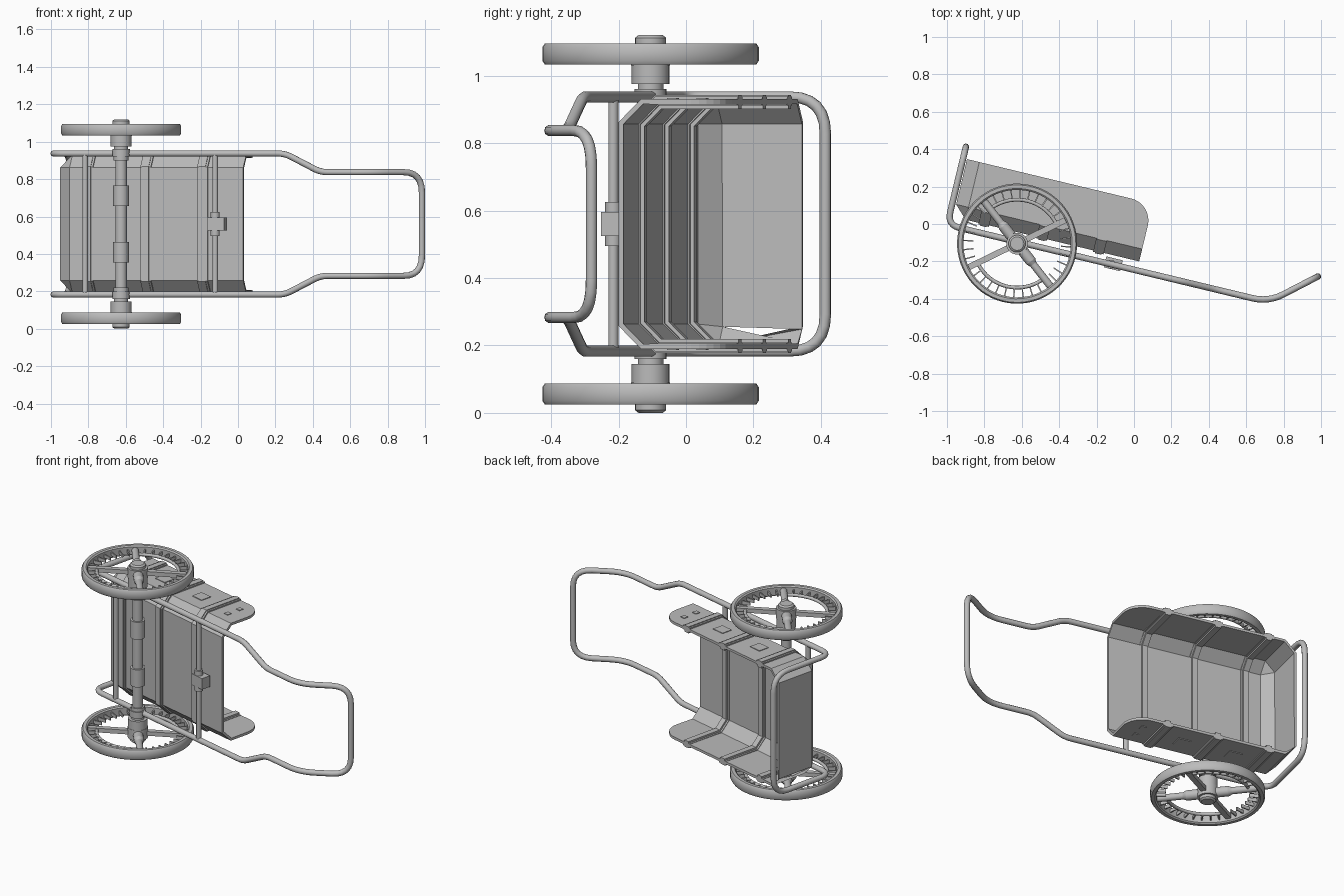
import bpy, bmesh, math
from mathutils import Matrix, Vector

cube = bpy.data.objects.get("Cube")
if cube:
    bpy.data.objects.remove(cube, do_unlink=True)

grey = bpy.data.materials.new("grey_metal")
grey.use_nodes = True
colour = (0.5, 0.5, 0.5, 1)
grey.diffuse_color = colour
grey.node_tree.nodes["Principled BSDF"].inputs["Base Color"].default_value = colour

# Cart space: x along the rails, y up from the floor, z along the axle
CART = Matrix.Translation((-0.625, -0.105, 0.56)) @ Matrix.Rotation(math.radians(-13.5), 4, 'Z')


def finish(name, bm, smooth=True):
    bmesh.ops.recalc_face_normals(bm, faces=bm.faces)
    me = bpy.data.meshes.new(name)
    bm.to_mesh(me)
    bm.free()
    me.materials.append(grey)
    if smooth:
        me.shade_smooth()
        me.set_sharp_from_angle(angle=math.radians(35))
    ob = bpy.data.objects.new(name, me)
    bpy.context.collection.objects.link(ob)
    ob.matrix_world = CART
    return ob


def rod(bm, a, b, r1, r2=None, sides=24):
    a, b = Vector(a), Vector(b)
    turn = (b - a).to_track_quat('Z', 'Y').to_matrix().to_4x4()
    bmesh.ops.create_cone(bm, cap_ends=True, segments=sides, radius1=r1,
                          radius2=r1 if r2 is None else r2, depth=(b - a).length,
                          matrix=Matrix.Translation((a + b) / 2) @ turn)


def box(bm, centre, size, angle=0):
    m = Matrix.Rotation(angle, 4, 'Z') @ Matrix.Translation(centre) @ Matrix.Diagonal((*size, 1))
    bmesh.ops.create_cube(bm, size=1, matrix=m)


def tube(name, points, radius, closed):
    cu = bpy.data.curves.new(name, 'CURVE')
    cu.dimensions = '3D'
    cu.bevel_depth, cu.bevel_resolution = radius, 3
    sp = cu.splines.new('POLY')
    sp.points.add(len(points) - 1)
    for p, co in zip(sp.points, points):
        p.co = (*co, 1)
    sp.use_cyclic_u = closed
    sp.use_smooth = True
    cu.use_fill_caps = True
    cu.materials.append(grey)
    ob = bpy.data.objects.new(name, cu)
    bpy.context.collection.objects.link(ob)
    ob.matrix_world = CART


def rounded(corners, steps=6):
    out = []
    for i, (co, r) in enumerate(corners):
        p = Vector(co)
        a = p + (Vector(corners[i - 1][0]) - p).normalized() * r
        b = p + (Vector(corners[(i + 1) % len(corners)][0]) - p).normalized() * r
        for k in range(steps + 1):
            t = k / steps
            out.append(a * (1 - t) ** 2 + p * 2 * t * (1 - t) + b * t * t)
    return out


# Frame: one bent tube making the rear hoop, rails and pull handle
half = [((-0.387, 0.44, 0.377), 0.11), ((-0.387, 0.01, 0.377), 0.07),
        ((0.898, 0.01, 0.377), 0.04), ((1.095, 0.01, 0.277), 0.04),
        ((1.38, 0.01, 0.277), 0.09), ((1.605, 0.205, 0.277), 0.11)]
other = [((x, y, -z), r) for (x, y, z), r in reversed(half)]
tube("frame", rounded(half + other), 0.017, True)

# Tub: side outline extruded across, opened at top and front, edges chamfered
BACK, FRONT, FLOOR, TOP, WIDE, CUT = -0.366, 0.657, 0.06, 0.377, 0.37, 0.068
outline = [(BACK, FLOOR), (FRONT, FLOOR)]
for k in range(9):
    a = k / 8 * math.pi / 2
    outline.append((FRONT - 0.12 + 0.12 * math.cos(a), TOP - 0.12 + 0.12 * math.sin(a)))
outline.append((BACK, TOP))
bm = bmesh.new()
near = [bm.verts.new((x, y, -WIDE)) for x, y in outline]
far = [bm.verts.new((x, y, WIDE)) for x, y in outline]
bm.faces.new(near)
bm.faces.new(far)
for i in (0, len(outline) - 1):
    j = (i + 1) % len(outline)
    bm.faces.new((near[i], near[j], far[j], far[i]))
folds = [e for e in bm.edges if len(e.link_faces) == 2]
bmesh.ops.bevel(bm, geom=folds, offset=CUT, segments=1, affect='EDGES', profile=0.5)
tub = finish("tub", bm, False)
mod = tub.modifiers.new("thickness", 'SOLIDIFY')
mod.thickness, mod.offset = 0.016, -1

# Ribs: raised bands wrapped around the tub, with a narrower crest
section = [(TOP, -WIDE), (FLOOR + CUT, -WIDE), (FLOOR, -WIDE + CUT)]
section += [(y, -z) for y, z in reversed(section)]
for n, u in enumerate((-0.197, 0.122, 0.434)):
    for label, width, thick in (("base", 0.058, 0.026), ("crest", 0.036, 0.042)):
        bm = bmesh.new()
        rows = [[bm.verts.new((u + s * width / 2, y, z)) for s in (-1, 1)] for y, z in section]
        for p, q in zip(rows, rows[1:]):
            bm.faces.new((p[0], p[1], q[1], q[0]))
        rib = finish(f"rib_{label}_{n + 1}", bm, False)
        mod = rib.modifiers.new("thickness", 'SOLIDIFY')
        mod.thickness, mod.offset, mod.use_even_offset = thick, -0.4, True

# Small plates on the tub sides
bm = bmesh.new()
for side in (-1, 1):
    for u, v, w, h in ((0.278, 0.24, 0.08, 0.07), (-0.04, 0.24, 0.08, 0.07),
                       (0.55, 0.29, 0.03, 0.03), (0.55, 0.2, 0.03, 0.03)):
        box(bm, (u, v, side * WIDE), (w, h, 0.008))
finish("side_plates", bm, False)

# Cross bars under the tub and the central bracket
for name, u in (("rear_cross_bar", -0.2), ("front_cross_bar", 0.515)):
    bm = bmesh.new()
    rod(bm, (u, 0.01, -0.375), (u, 0.01, 0.375), 0.015)
    finish(name, bm)
bm = bmesh.new()
rod(bm, (0.515, 0.01, -0.065), (0.515, 0.01, 0.065), 0.024)
box(bm, (0.525, 0.015, 0), (0.09, 0.06, 0.07))
finish("cross_bar_bracket", bm)

# Axle with collars
bm = bmesh.new()
rod(bm, (0, 0, -0.53), (0, 0, 0.53), 0.031)
for s in (-1, 1):
    for a, b, r in ((0.095, 0.205, 0.042), (0.34, 0.36, 0.04), (0.36, 0.4, 0.047),
                    (0.4, 0.42, 0.038), (0.415, 0.475, 0.056)):
        rod(bm, (0, 0, s * a), (0, 0, s * b), r)
finish("axle", bm)

# Wheels
for label, s in (("upper", 1), ("lower", -1)):
    mid = s * 0.504
    bm = bmesh.new()
    profile = [(0.287, -0.024), (0.295, -0.031), (0.314, -0.031), (0.321, -0.02),
               (0.321, 0.02), (0.314, 0.031), (0.295, 0.031), (0.287, 0.024)]
    ring = [bm.verts.new((r, 0, mid + z)) for r, z in profile]
    edges = [bm.edges.new((ring[i - 1], ring[i])) for i in range(len(ring))]
    bmesh.ops.spin(bm, geom=ring + edges, cent=(0, 0, 0), axis=(0, 0, 1),
                   angle=math.tau, steps=64, use_merge=True)
    bmesh.ops.remove_doubles(bm, verts=bm.verts, dist=0.0005)
    finish(label + "_wheel_rim", bm)

    # Hub and its cap
    bm = bmesh.new()
    rod(bm, (0, 0, s * 0.47), (0, 0, s * 0.535), 0.058)
    rod(bm, (0, 0, s * 0.53), (0, 0, s * 0.552), 0.046)
    rod(bm, (0, 0, s * 0.552), (0, 0, s * 0.56), 0.046, 0.036)
    finish(label + "_hub", bm)

    # Two thick sleeved arms and two flat arms
    bm = bmesh.new()
    for deg in (141.5, 321.5):
        d = Vector((math.cos(math.radians(deg)), math.sin(math.radians(deg)), 0))
        o = Vector((0, 0, mid))
        rod(bm, o + d * 0.04, o + d * 0.12, 0.029)
        rod(bm, o + d * 0.12, o + d * 0.14, 0.029, 0.02)
        rod(bm, o + d * 0.14, o + d * 0.29, 0.02)
    for deg in (39.5, 219.5):
        box(bm, (0.165, 0, mid), (0.25, 0.032, 0.026), math.radians(deg))
    finish(label + "_wheel_arms", bm)

    # Short radial spokes
    bm = bmesh.new()
    for k in range(36):
        box(bm, (0.263, 0, mid), (0.058, 0.007, 0.02), k / 36 * math.tau)
    finish(label + "_short_spokes", bm, False)

    # Curved links between the arms
    for n, start in enumerate((39.5, 219.5)):
        arc = [math.radians(start + 102 * k / 20) for k in range(21)]
        tube(f"{label}_arm_link_{n + 1}",
             [(0.235 * math.cos(a), 0.235 * math.sin(a), mid) for a in arc], 0.01, False)
